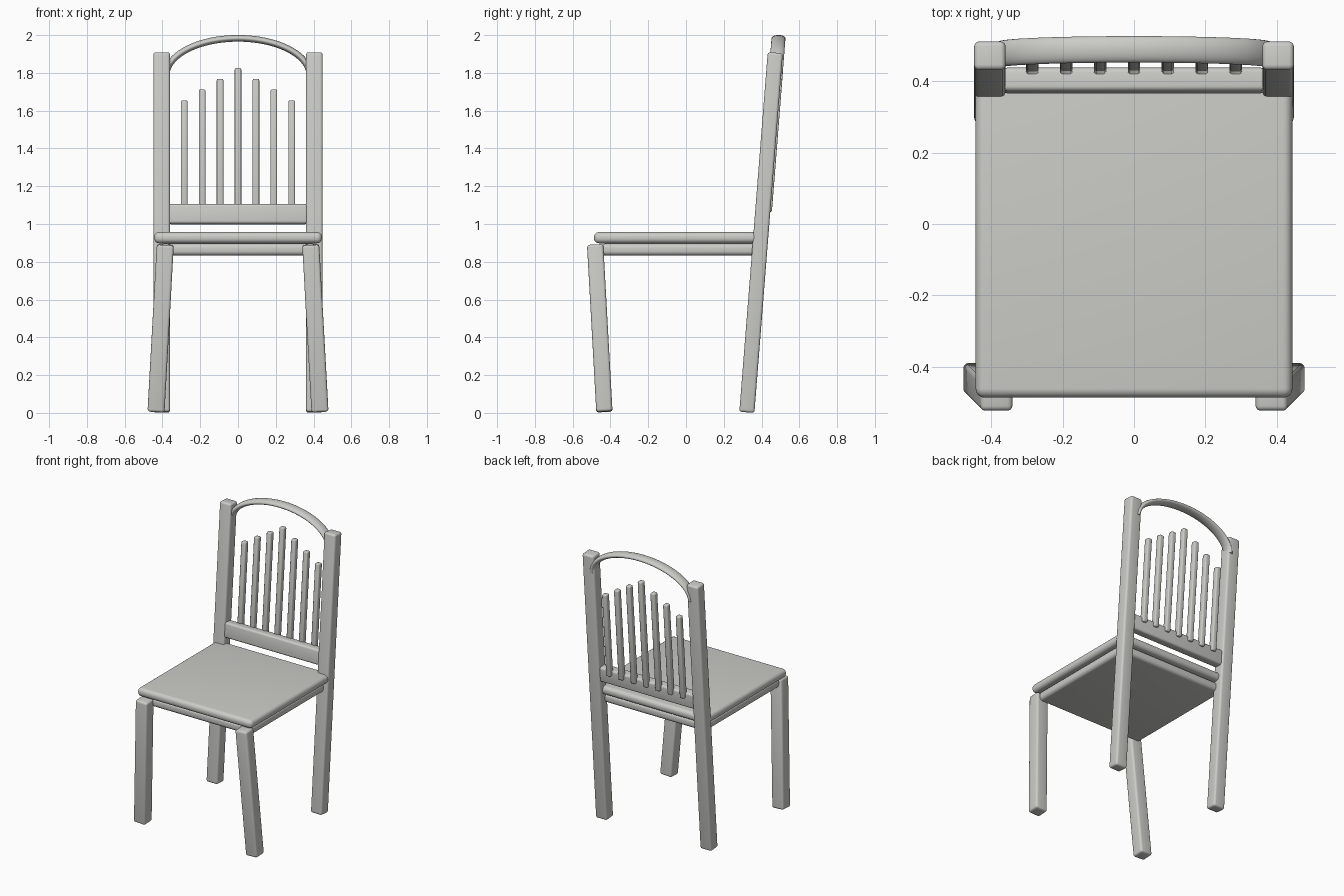
import bpy, bmesh, math
from mathutils import Vector, Matrix

if "Cube" in bpy.data.objects:
    bpy.data.objects.remove(bpy.data.objects["Cube"])

mat = bpy.data.materials.new("pale grey")
mat.diffuse_color = (0.6, 0.6, 0.575, 1)
mat.use_nodes = True
mat.node_tree.nodes["Principled BSDF"].inputs["Base Color"].default_value = mat.diffuse_color


def add(name, bm):
    me = bpy.data.meshes.new(name)
    bmesh.ops.recalc_face_normals(bm, faces=bm.faces)
    bm.to_mesh(me)
    bm.free()
    ob = bpy.data.objects.new(name, me)
    bpy.context.collection.objects.link(ob)
    me.materials.append(mat)
    bpy.ops.object.select_all(action='DESELECT')
    bpy.context.view_layer.objects.active = ob
    ob.select_set(True)
    bpy.ops.object.shade_smooth_by_angle(angle=math.radians(40))
    return ob


def bar(name, p0, p1, w, d, bevel, seg=4):
    """Rounded box running from p0 to p1, w wide in x and d deep in y."""
    p0, p1 = Vector(p0), Vector(p1)
    axis = p1 - p0
    bm = bmesh.new()
    bmesh.ops.create_cube(bm, size=1)
    bmesh.ops.scale(bm, vec=(w, d, axis.length), verts=bm.verts)
    bmesh.ops.bevel(bm, geom=bm.edges[:], offset=bevel, segments=seg,
                    profile=0.5, affect='EDGES', clamp_overlap=True)
    rot = Vector((0, 0, 1)).rotation_difference(axis).to_matrix().to_4x4()
    bm.transform(Matrix.Translation((p0 + p1) / 2) @ rot)
    return add(name, bm)


def lean(z):
    """y of the leaning back frame's centre line at height z."""
    return 0.322 + 0.079 * z


# Back posts and splayed front legs
for s, side in ((-1, "left"), (1, "right")):
    bar("back_post_" + side, (s * 0.404, lean(0.003), 0.003),
        (s * 0.404, lean(1.907), 1.907), 0.088, 0.08, 0.014)
    bar("front_leg_" + side, (s * 0.434, -0.432, 0.006),
        (s * 0.385, -0.481, 0.89), 0.09, 0.086, 0.014)

# Seat and the slab under it
bar("seat", (0, -0.04, 0.898), (0, -0.04, 0.957), 0.888, 0.894, 0.026, 6)
bar("seat_frame", (0, -0.035, 0.833), (0, -0.035, 0.896), 0.83, 0.83, 0.024, 6)

# Lower back rail
bar("back_rail", (0, lean(1.0) - 0.003, 1.0), (0, lean(1.105) - 0.003, 1.105),
    0.738, 0.066, 0.014)

# Spindles, tallest in the middle
for i in range(-3, 4):
    x, top = i * 0.095, 1.825 - 0.057 * abs(i)
    bar(f"spindle_{i + 4}", (x, lean(1.065) + 0.03, 1.065),
        (x, lean(top) + 0.03, top), 0.035, 0.037, 0.008, 3)

# Arched top rail: oval section swept along a half ellipse
bm = bmesh.new()
rings, n, N = [], 20, 40
for k in range(N + 1):
    t = math.pi * k / N
    x, z = 0.38 * math.cos(t), 1.787 + 0.196 * math.sin(t)
    nrm = Vector((0.196 * math.cos(t), 0, 0.38 * math.sin(t))).normalized()
    c = Vector((x, lean(z) + 0.011, z))
    rings.append([bm.verts.new(c + nrm * 0.0175 * math.cos(a) + Vector((0, 0.037 * math.sin(a), 0)))
                  for a in (2 * math.pi * j / n for j in range(n))])
for r0, r1 in zip(rings, rings[1:]):
    for j in range(n):
        bm.faces.new((r0[j], r0[(j + 1) % n], r1[(j + 1) % n], r1[j]))
bm.faces.new(rings[0])
bm.faces.new(rings[-1])
add("top_arch", bm)
